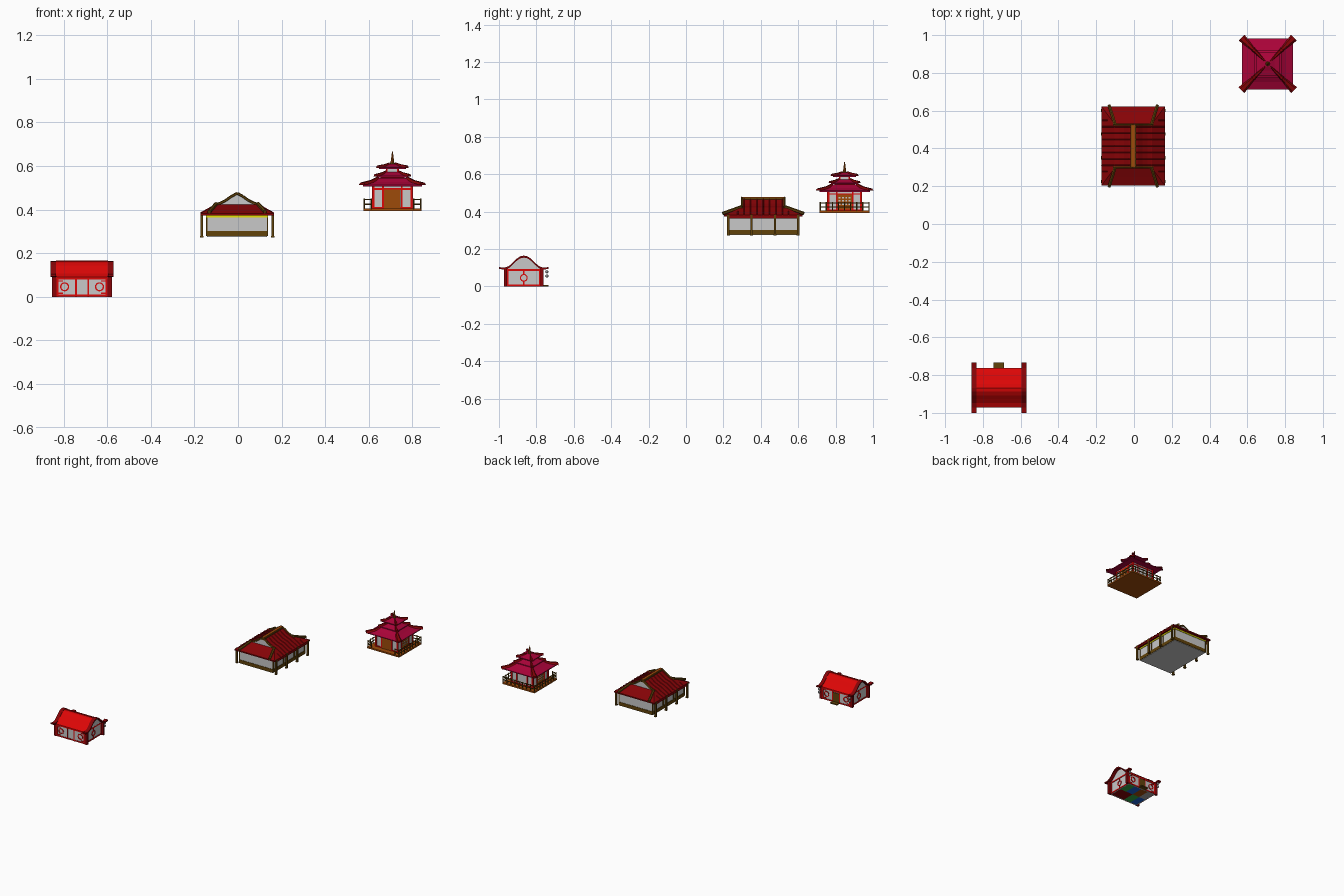
import bpy, bmesh, math
from mathutils import Vector, Matrix

if "Cube" in bpy.data.objects:
    bpy.data.objects.remove(bpy.data.objects["Cube"])


def mat(name, r, g, b):
    m = bpy.data.materials.new(name)
    m.diffuse_color = (r, g, b, 1)
    m.use_nodes = True
    m.node_tree.nodes["Principled BSDF"].inputs["Base Color"].default_value = m.diffuse_color
    return m


RED = mat("bright_red", 0.72, 0.002, 0.002)
DARK = mat("dark_red", 0.24, 0.001, 0.002)
CRIM = mat("crimson", 0.4, 0.001, 0.04)
WHITE = mat("plaster", 0.58, 0.58, 0.58)
OLIVE = mat("olive_brown", 0.12, 0.055, 0.003)
WOOD = mat("orange_wood", 0.34, 0.07, 0.003)
YELLOW = mat("yellow", 0.8, 0.75, 0.002)
BLUE = mat("blue", 0.01, 0.12, 0.65)
GREEN = mat("green", 0.03, 0.4, 0.06)
GREY = mat("grey", 0.4, 0.4, 0.4)


def finish(name, bm, m):
    bmesh.ops.recalc_face_normals(bm, faces=bm.faces)
    me = bpy.data.meshes.new(name)
    bm.to_mesh(me)
    bm.free()
    me.materials.append(m)
    ob = bpy.data.objects.new(name, me)
    bpy.context.collection.objects.link(ob)
    return ob


def boxes(name, m, items):
    """Boxes given as (x0, x1, y0, y1, z0, z1)."""
    bm = bmesh.new()
    for x0, x1, y0, y1, z0, z1 in items:
        mx = Matrix.Translation(((x0 + x1) / 2, (y0 + y1) / 2, (z0 + z1) / 2))
        bmesh.ops.create_cube(bm, size=1, matrix=mx @ Matrix.Diagonal((x1 - x0, y1 - y0, z1 - z0, 1)))
    return finish(name, bm, m)


def bars(name, m, segs, r, r2=None, n=6):
    """Straight rods between point pairs."""
    bm = bmesh.new()
    for p, q in segs:
        p, q = Vector(p), Vector(q)
        d = q - p
        mx = Matrix.Translation((p + q) / 2) @ d.to_track_quat('Z', 'Y').to_matrix().to_4x4()
        bmesh.ops.create_cone(bm, cap_ends=True, segments=n, radius1=r,
                              radius2=r if r2 is None else r2, depth=d.length, matrix=mx)
    return finish(name, bm, m)


def loft(name, m, rings):
    bm = bmesh.new()
    vs = [[bm.verts.new(p) for p in ring] for ring in rings]
    n = len(vs[0])
    for a, b in zip(vs, vs[1:]):
        for i in range(n):
            bm.faces.new((a[i], a[(i + 1) % n], b[(i + 1) % n], b[i]))
    bm.faces.new(vs[0])
    bm.faces.new(vs[-1])
    return finish(name, bm, m)


def mirror(half, c):
    """Full left-to-right profile from a half profile starting at the ridge."""
    return [(c - u, z) for u, z in reversed(half)] + [(c + u, z) for u, z in half[1:]]


def shell(prof, t):
    return prof + [(u, z - t) for u, z in reversed(prof)]


def along_x(prof, x0, x1):
    return [[(x, u, z) for u, z in prof] for x in (x0, x1)]


def along_y(prof, y0, y1):
    return [[(u, y, z) for u, z in prof] for y in (y0, y1)]


def rings_on(name, m, centres, axis, R):
    """Round window frames."""
    bm = bmesh.new()
    for c in centres:
        pts = []
        for i in range(16):
            a, row = i * math.tau / 16, []
            for rr, o in ((R - .003, -.003), (R + .003, -.003), (R + .003, .003), (R - .003, .003)):
                p = (rr * math.cos(a), o) if axis == 'Y' else (o, rr * math.cos(a))
                row.append(bm.verts.new((c[0] + p[0], c[1] + p[1], c[2] + rr * math.sin(a))))
            pts.append(row)
        for i in range(16):
            for j in range(4):
                a, b = pts[i], pts[(i + 1) % 16]
                bm.faces.new((a[j], b[j], b[(j + 1) % 4], a[(j + 1) % 4]))
    finish(name, bm, m)


# ---------------- red house ----------------
AX, AY = -.715, -.867
ax0, ax1, ay0, ay1 = AX - .118, AX + .118, AY - .1, AY + .1
half = [(0, .162), (.02, .158), (.04, .144), (.06, .124), (.08, .106), (.105, .092)]
prof = mirror(half, AY)
loft("house_roof", RED, along_x(shell(prof, .008), AX - .12, AX + .12))
bars("house_ridge", RED, [((AX - .12, AY, .162), (AX + .12, AY, .162))], .004)
ends = mirror(half[:-1] + [(.105, .097), (.133, .101)], AY)
for s in (-1, 1):
    x = AX + s * .132
    loft("house_gable_board", DARK, along_x(shell([(u, z + .003) for u, z in ends], .01), x - .013, x + .013))
    gx = AX + s * .117
    loft("house_gable_wall", WHITE, along_x([(ay0, .085)] + [(u, z - .006) for u, z in prof] + [(ay1, .085)],
                                            gx - .003, gx + .003))
boxes("house_walls", WHITE, [(ax0, ax1, ay0, ay0 + .006, 0, .09), (ax0, ax1, ay1 - .006, ay1, 0, .09),
                             (ax0, ax0 + .006, ay0, ay1, 0, .09), (ax1 - .006, ax1, ay0, ay1, 0, .09)])
boxes("house_corner_posts", DARK, [(x - .011, x + .011, y - .008, y + .008, 0, .095)
                                   for x in (AX - .127, AX + .127) for y in (ay0 + .003, ay1 - .003)])
frame = []
for y in (ay0, ay1):
    frame += [(ax0, ax1, y - .003, y + .003, z, z + .009) for z in (.001, .08)]
    frame += [(AX + d - .004, AX + d + .004, y - .003, y + .003, 0, .085) for d in (-.028, .028, -.112, .112)]
    for s in (-1, 1):
        frame += [(AX + s * .1 - .012, AX + s * .1 + .012, y - .003, y + .003, z, z + .006) for z in (.013, .07)]
for x in (ax0, ax1):
    frame += [(x - .003, x + .003, ay0, ay1, z, z + .009) for z in (.001, .084)]
    frame += [(x - .003, x + .003, AY - .004, AY + .004, z0, z1) for z0, z1 in ((0, .028), (.066, .09))]
    frame += [(x - .003, x + .003, AY + d - .004, AY + d + .004, 0, .085) for d in (-.086, .086)]
boxes("house_wall_frame", RED, frame)
rings_on("house_round_windows", RED, [(AX + s * .08, y, .046) for s in (-1, 1) for y in (ay0 - .001, ay1 + .001)], 'Y', .018)
rings_on("house_side_windows", RED, [(x, AY, .046) for x in (ax0 - .001, ax1 + .001)], 'X', .018)
boxes("house_door", OLIVE, [(AX - .026, AX + .026, ay1, ay1 + .005, .005, .075),
                            (AX - .028, AX + .028, ay1, ay1 + .033, 0, .008)])
for i, m in enumerate((BLUE, GREY, GREEN, WOOD, DARK, BLUE, DARK, GREEN)):
    fx, fy = ax0 + .059 * (i // 2), ay0 + .1 * (i % 2)
    boxes("house_floor_mat", m, [(fx, fx + .059, fy, fy + .1, .001, .005)])
bm = bmesh.new()
for s in (-1, 1):
    for z in (.079, .056):
        bmesh.ops.create_uvsphere(bm, u_segments=8, v_segments=6, radius=.009,
                                  matrix=Matrix.Translation((AX + s * .127, ay1 + .023, z)))
finish("house_lanterns", bm, WHITE)

# ---------------- long hall ----------------
BX, BY = -.004, .413
bx0, bx1, by0, by1 = BX - .138, BX + .138, BY - .187, BY + .187
boxes("hall_floor", WHITE, [(bx0, bx1, by0, by1, .275, .28)])
boxes("hall_walls", WHITE, [(bx0, bx1, by0, by1, .28, .375)])
boxes("hall_base_band", OLIVE, [(bx0 - .003, bx1 + .003, by0 - .003, by1 + .003, .278, .303)])
boxes("hall_yellow_trim", YELLOW, [(bx0 - .004, bx1 + .004, by0 - .004, by1 + .004, .364, .374)])
post_y = [BY - .187 + .1247 * i for i in range(4)]
boxes("hall_posts", OLIVE, [(BX + s * .163 - .006, BX + s * .163 + .006, y - .006, y + .006, .272, .385)
                            for s in (-1, 1) for y in post_y]
      + [(BX + s * .163 - .008, BX + s * .163 + .008, y - .008, y + .008, .272, .28) for s in (-1, 1) for y in post_y])
boxes("hall_post_beams", DARK, [(BX + s * .163 - .003, BX + s * .163 + .003, BY - .187, BY + .187, .363, .376)
                                for s in (-1, 1)])
boxes("hall_wall_studs", OLIVE, [(BX + s * .139 - .003, BX + s * .139 + .003, y - .004, y + .004, .28, .37)
                                 for s in (-1, 1) for y in post_y])


def rect(cx, cy, hx, hy, z):
    return [(cx + i * hx, cy + j * hy, z) for i, j in ((-1, -1), (1, -1), (1, 1), (-1, 1))]


loft("hall_lower_roof", DARK, [rect(BX, BY, *r) for r in
                               ((.168, .21, .374), (.168, .21, .383), (.135, .165, .402), (.1, .118, .423))])
half = [(0, .474), (.025, .461), (.05, .443), (.075, .43), (.105, .42)]
prof = mirror(half, BX)
loft("hall_upper_roof", DARK, along_y(shell(prof, .007), BY - .116, BY + .116))
for s in (-1, 1):
    y = BY + s * .114
    loft("hall_gable", WHITE, along_y([(u, z - .002) for u, z in prof], y - .003, y + .003))
    bars("hall_gable_trim", OLIVE, [((a[0], y, a[1]), (b[0], y, b[1])) for a, b in zip(prof, prof[1:])], .007)
bars("hall_hip_ridges", OLIVE, [((BX + s * .096, BY + t * .114, .427), (BX + s * .128, BY + t * .217, .39))
                                for s in (-1, 1) for t in (-1, 1)], .009)
boxes("hall_ridge", WOOD, [(BX - .01, BX + .01, BY - .115, BY + .115, .466, .479)])
boxes("hall_ridge_base", OLIVE, [(BX - .015, BX + .015, BY - .117, BY + .117, .462, .474)])
ribs = []
for i in range(13):  # side tiles follow the slope, clipped at the hips
    d = -.204 + .034 * i
    for s in (-1, 1):
        top = .1 if abs(d) < .118 else .1 + (abs(d) - .118) * .74
        pts = [p for p in ((.168, .384), (.135, .402), (.1, .423)) if p[0] >= top]
        if abs(d) < .115:
            pts += [(u, z) for u, z in reversed(half)]
        ribs += [((BX + s * a[0], BY + d, a[1]), (BX + s * b[0], BY + d, b[1])) for a, b in zip(pts, pts[1:])]
bars("hall_roof_tiles", DARK, ribs, .003, n=4)

# ---------------- tiered pavilion ----------------
CX, CY = .708, .848
boxes("pavilion_deck", WOOD, [(CX - .133, CX + .133, CY - .133, CY + .133, .394, .405)])
B = .088
boxes("pavilion_walls", WHITE, [(CX - B, CX + B, CY - B, CY + B, .405, .515)])
posts, plates, panes = [], [], []
for s in (-1, 1):
    for d in (-B, -.043, .043, B):
        w = .006 if abs(d) == B else .004
        posts += [(CX + d - w, CX + d + w, CY + s * B - .005, CY + s * B + .005, .405, .515),
                  (CX + s * B - .005, CX + s * B + .005, CY + d - w, CY + d + w, .405, .515)]
    for z in (.405, .491):
        posts += [(CX - B, CX + B, CY + s * B - .004, CY + s * B + .004, z, z + .007),
                  (CX + s * B - .004, CX + s * B + .004, CY - B, CY + B, z, z + .007)]
    plates.append((CX + s * B - .004, CX + s * B + .004, CY - .04, CY + .04, .412, .491))
    panes += [(CX + s * B - .0055, CX + s * B + .0055, CY - .032 + .018 * i, CY - .022 + .018 * i,
               .435 + .018 * j, .443 + .018 * j) for i in range(4) for j in range(3)]
boxes("pavilion_frame", RED, posts)
boxes("pavilion_lattice", WOOD, plates)
boxes("pavilion_lattice_panes", WHITE, panes)
boxes("pavilion_door", WOOD, [(CX - .038, CX + .038, CY - B - .007, CY - B, .405, .493)])

# railing, with a gap in front of the door
R, rails = .13, []
for z in (.446, .425):
    rails += [((CX + s * R, CY - R, z), (CX + s * R, CY + R, z)) for s in (-1, 1)]
    rails += [((CX - R, CY + R, z), (CX + R, CY + R, z))]
    rails += [((CX + s * R, CY - R, z), (CX + s * .095, CY - R, z)) for s in (-1, 1)]
for i in range(9):
    d = -R + R * i / 4
    rails += [((CX + s * R, CY + d, .4), (CX + s * R, CY + d, .452)) for s in (-1, 1)]
    rails += [((CX + d, CY + R, .4), (CX + d, CY + R, .452))]
    if abs(d) > .09:
        rails += [((CX + d, CY - R, .4), (CX + d, CY - R, .452))]
bars("pavilion_railing", OLIVE, rails, .0035, n=5)


def tier(name, h, tip, z0, lift, top, z1, w):
    """Square roof with wedge-shaped hip ridges, widest at the eave corners."""
    mid, zm = top + (h - top) * .45, z0 + (z1 - z0) * .45
    loft(name + "_roof", CRIM, [rect(CX, CY, k, k, z) for k, z in ((h, z0 - .006), (h, z0), (mid, zm), (top, z1))])
    for i in (-1, 1):
        for j in (-1, 1):
            px, py = -j * .707, i * .707
            loft(name + "_hip", DARK, [[(CX + i * k + px * a, CY + j * k + py * a, z + b) for a, b in
                                        ((-e, -.005), (e, -.005), (e * .5, .006), (-e * .5, .006))]
                                       for k, z, e in ((tip, z0 + lift, w), (mid, zm + .002, w * .65), (top, z1, w * .3))])


tier("lower_tier", .135, .139, .512, .006, .065, .546, .022)
boxes("lower_neck", RED, [(CX - .055, CX + .055, CY - .055, CY + .055, .535, .556)])
tier("middle_tier", .074, .078, .553, .004, .03, .573, .012)
boxes("upper_neck", WHITE, [(CX - .026, CX + .026, CY - .026, CY + .026, .565, .6)])
boxes("upper_neck_posts", RED, [(CX + i * .026 - .004, CX + i * .026 + .004, CY + j * .026 - .004,
                                 CY + j * .026 + .004, .565, .6) for i in (-1, 1) for j in (-1, 1)])
tier("upper_tier", .062, .067, .592, .004, .014, .61, .011)
bars("spire_base", OLIVE, [((CX, CY, .605), (CX, CY, .615))], .014, .01, n=8)
bars("spire", WOOD, [((CX, CY, .612), (CX, CY, .666))], .009, .002, n=8)
